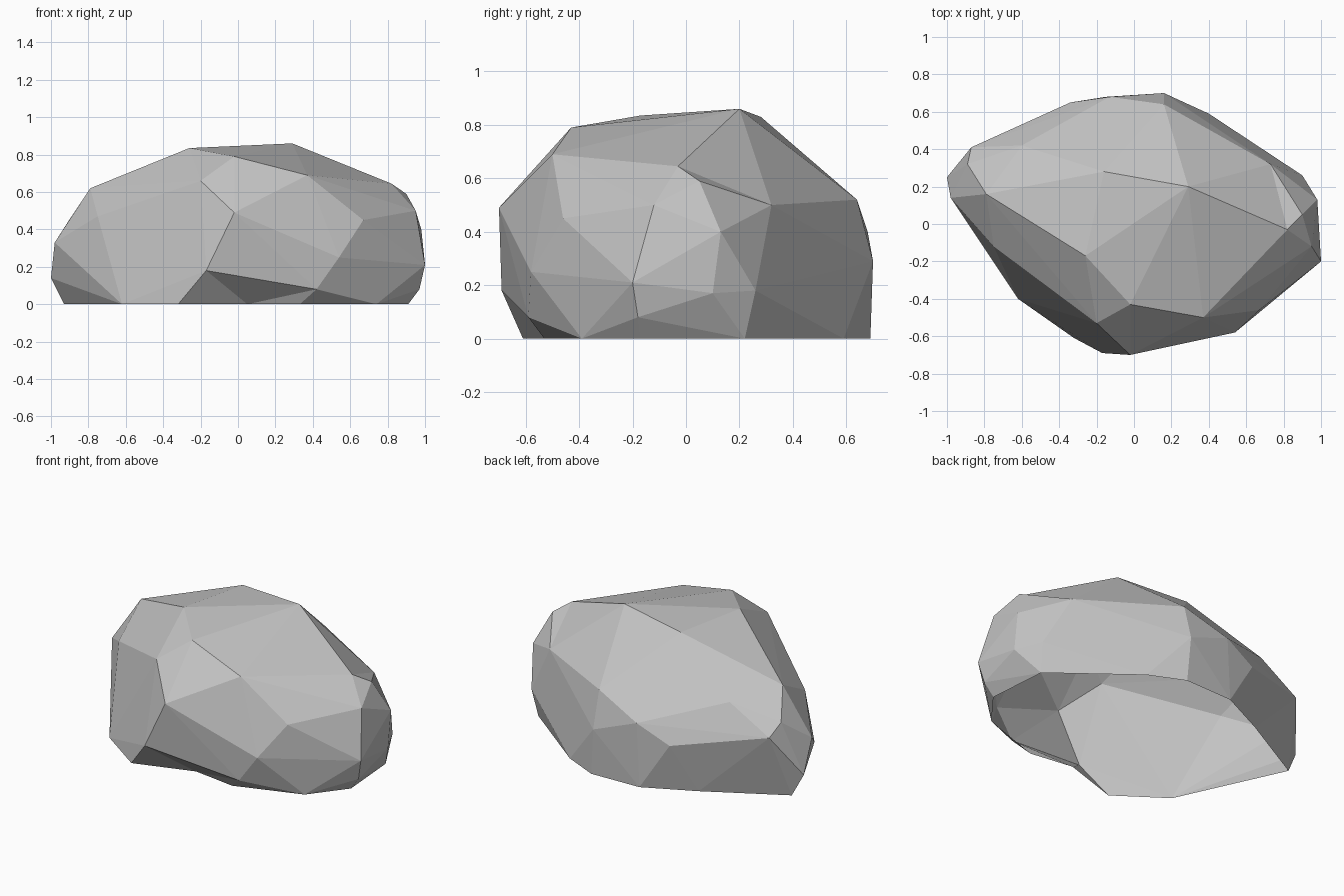
import bpy
import bmesh

# Remove the default object
default_cube = bpy.data.objects.get("Cube")
if default_cube:
    bpy.data.objects.remove(default_cube, do_unlink=True)


def make_material(name, colour):
    """Plain flat colour for viewport and render."""
    material = bpy.data.materials.new(name)
    material.use_nodes = True
    rgba = (*colour, 1)
    material.diffuse_color = rgba
    shader = next(n for n in material.node_tree.nodes if n.type == "BSDF_PRINCIPLED")
    shader.inputs["Base Color"].default_value = rgba
    return material


def make_boulder(name, corners, creases, notch, notch_shift, material):
    """Wrap the chiselled corners in a tight faceted skin, open underneath."""
    bm = bmesh.new()
    verts = {corner: bm.verts.new(corner) for corner in corners}
    bmesh.ops.convex_hull(bm, input=list(bm.verts), use_existing_faces=False)

    # Turn chosen edges to fold shallow hollows into the skin
    for start, end in creases:
        edge = bm.edges.get((verts[start], verts[end]))
        if edge:
            bmesh.ops.rotate_edges(bm, edges=[edge])

    # Open the flat underside
    underside = [f for f in bm.faces if all(v.co.z < .001 for v in f.verts)]
    bmesh.ops.delete(bm, geom=underside, context="FACES")

    # Push the undercut in at the front rim
    verts[notch].co.y += notch_shift

    # Drop any corner that ended up inside the skin
    buried = [v for v in bm.verts if not v.link_faces]
    bmesh.ops.delete(bm, geom=buried, context="VERTS")
    for face in bm.faces:
        face.smooth = False
    bm.normal_update()

    mesh = bpy.data.meshes.new(name)
    bm.to_mesh(mesh)
    bm.free()
    mesh.materials.append(material)
    boulder = bpy.data.objects.new(name, mesh)
    bpy.context.collection.objects.link(boulder)
    return boulder


# Footprint resting on the ground
notch = (.05, -.58, 0)
footprint = [
    (-.93, .27), (-.62, -.4), (-.32, -.61), (.33, -.53), (.74, -.39),
    (.91, -.17), (.88, .22), (.4, .59), (.18, .69), (-.15, .68), (-.46, .53),
]

# Low bulge around the foot
low_bulge = [
    (-1, .25, .14), (-.17, -.69, .18), (.42, -.59, .08), (.54, -.58, .25),
    (.97, -.18, .08), (1, -.2, .21), (.98, .1, .17), (.9, .26, .18),
    (.16, .7, .29), (-.34, .65, .3),
]

# Waist, where the sides turn inward
shoulder = (.73, .32, .5)
waist = [
    (-.98, .14, .33), (-.87, .41, .4), (-.89, .32, .47), (-.75, -.12, .47),
    (-.02, -.7, .49), (.67, -.46, .45), (.95, -.12, .5), (.98, .13, .4),
    shoulder, (.16, .64, .52), (-.13, .68, .4),
]

# Crown
peak = (.29, .2, .86)
brow = (.9, .05, .59)
crown = [
    (-.79, .16, .62), (-.6, .42, .56), (-.2, -.53, .66), (.37, -.5, .69),
    (.82, -.03, .645), brow, (-.02, -.43, .79),
    (-.26, -.17, .835), (-.16, .28, .83), peak,
]

ground_corners = [(x, y, 0) for x, y in footprint] + [notch]
stone_grey = make_material("stone grey", (.55, .55, .55))
make_boulder(
    "boulder", ground_corners + low_bulge + waist + crown,
    creases=[(peak, brow)], notch=notch, notch_shift=.09, material=stone_grey,
)
